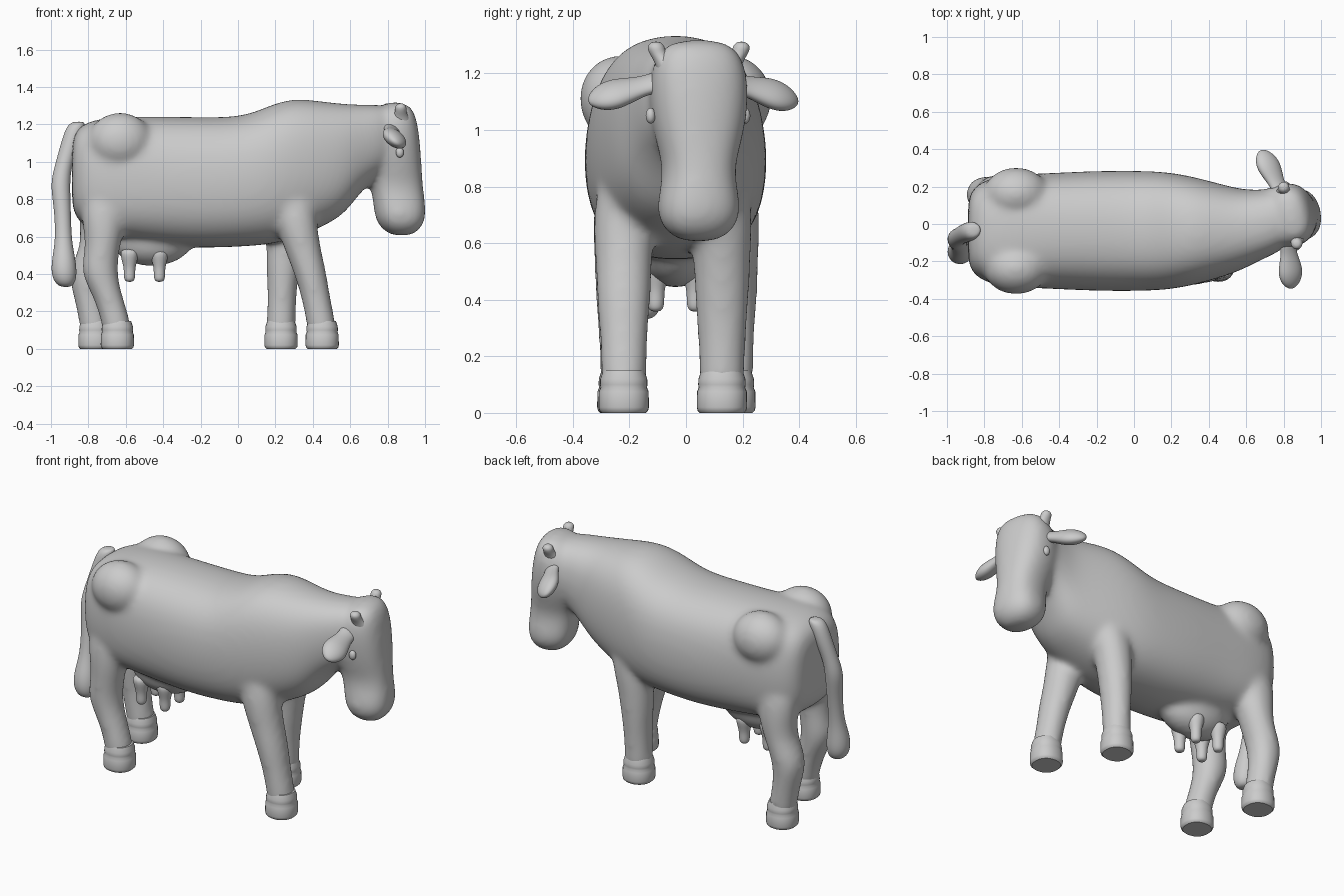
import bpy, bmesh
from math import cos, sin, pi, radians
from mathutils import Vector, Matrix

old = bpy.data.objects.get("Cube")
if old:
    bpy.data.objects.remove(old, do_unlink=True)

coat = bpy.data.materials.new("plain_grey")
coat.use_nodes = True
grey = (0.6, 0.6, 0.6, 1)
coat.diffuse_color = grey
coat.node_tree.nodes["Principled BSDF"].inputs["Base Color"].default_value = grey

X, Y, Z = Vector((1, 0, 0)), Vector((0, 1, 0)), Vector((0, 0, 1))
MID = -0.037  # centre line of the trunk


def ring(centre, u, v, power=2.0, sides=16):
    """Superellipse cross-section spanned by the half axes u and v."""
    def bend(t):
        return (1 if t > 0 else -1) * abs(t) ** (2 / power)
    angles = [2 * pi * i / sides for i in range(sides)]
    return [Vector(centre) + u * bend(cos(a)) + v * bend(sin(a)) for a in angles]


def loft(bm, rings):
    """Closed skin through a row of cross-sections."""
    rows = [[bm.verts.new(p) for p in r] for r in rings]
    n = len(rows[0])
    for a, b in zip(rows, rows[1:]):
        for i in range(n):
            bm.faces.new((a[i], a[(i + 1) % n], b[(i + 1) % n], b[i]))
    bm.faces.new(rows[0])
    bm.faces.new(rows[-1])


def ball(bm, centre, size):
    matrix = Matrix.Translation(centre) @ Matrix.Diagonal((*size, 1))
    bmesh.ops.create_uvsphere(bm, u_segments=16, v_segments=10, radius=1, matrix=matrix)


def finish(bm, name, subdivide=2, fuse=False):
    bmesh.ops.recalc_face_normals(bm, faces=bm.faces[:])
    mesh = bpy.data.meshes.new(name)
    bm.to_mesh(mesh)
    bm.free()
    mesh.materials.append(coat)
    obj = bpy.data.objects.new(name, mesh)
    bpy.context.collection.objects.link(obj)
    mesh.polygons.foreach_set("use_smooth", [True] * len(mesh.polygons))
    if subdivide:
        obj.modifiers.new("Round", "SUBSURF").levels = subdivide
        obj.modifiers["Round"].render_levels = subdivide
    if fuse:
        remesh = obj.modifiers.new("Fuse", "REMESH")
        remesh.mode = "VOXEL"
        remesh.voxel_size = 0.014
        remesh.use_smooth_shade = True
        soften = obj.modifiers.new("Soften", "SMOOTH")
        soften.factor = 0.5
        soften.iterations = 26
    return obj


body = bmesh.new()

# Trunk and neck: x, top, bottom, half width; the rump is boxier
trunk = [
    (-0.89, 1.1, 0.77, 0.16), (-0.87, 1.17, 0.7, 0.22), (-0.81, 1.22, 0.64, 0.275),
    (-0.68, 1.245, 0.59, 0.305), (-0.45, 1.25, 0.55, 0.315), (-0.2, 1.245, 0.53, 0.328),
    (0.03, 1.245, 0.54, 0.328), (0.17, 1.31, 0.55, 0.322), (0.3, 1.35, 0.58, 0.3),
    (0.44, 1.33, 0.64, 0.262), (0.57, 1.315, 0.71, 0.222), (0.65, 1.31, 0.83, 0.198),
    (0.74, 1.31, 0.91, 0.18), (0.84, 1.3, 0.97, 0.15)]
loft(body, [ring((x, MID + max(0, x - 0.55) * 0.25, (top + low) / 2),
                 Y * w, Z * (top - low) / 2, 3.1 if x < -0.5 else 2.5)
            for x, top, low, w in trunk])

# Hip bones
for side in (-1, 1):
    ball(body, (-0.63, MID + side * 0.2, 1.11), (0.18, 0.145, 0.155))

# Head, turned a little to its left: z, back, front, half width
turn = Matrix.Rotation(radians(13), 3, "Z")
skull = [
    (1.32, 0.8, 0.88, 0.08), (1.285, 0.75, 0.935, 0.145), (1.2, 0.68, 0.96, 0.178),
    (1.08, 0.65, 0.976, 0.178), (0.96, 0.67, 0.984, 0.155), (0.86, 0.71, 0.992, 0.122),
    (0.76, 0.724, 1.004, 0.147), (0.69, 0.733, 1.004, 0.15), (0.632, 0.775, 0.97, 0.115),
    (0.603, 0.83, 0.92, 0.05)]
loft(body, [ring(((a + b) / 2, 0.045, z), turn @ X * (b - a) / 2, turn @ Y * w, 2.4)
            for z, a, b, w in skull])

# Legs: shared heights, length and width radii, then an x path for each leg
heights = (0.9, 0.68, 0.55, 0.41, 0.28, 0.14, 0.06)
front_long = (0.13, 0.115, 0.102, 0.09, 0.079, 0.08, 0.08)
front_wide = (0.08, 0.115, 0.103, 0.1, 0.087, 0.083, 0.083)
rear_long = (0.13, 0.12, 0.093, 0.102, 0.08, 0.08, 0.08)
rear_wide = (0.08, 0.112, 0.1, 0.1, 0.085, 0.083, 0.083)
legs = {
    "front_right": (-0.22, front_long, front_wide, (0.27, 0.31, 0.34, 0.385, 0.415, 0.445, 0.45)),
    "front_left": (0.127, front_long, front_wide, (0.3, 0.27, 0.25, 0.24, 0.235, 0.23, 0.23)),
    "rear_right": (-0.225, rear_long, rear_wide, (-0.71, -0.72, -0.72, -0.75, -0.695, -0.65, -0.645)),
    "rear_left": (0.157, rear_long, rear_wide, (-0.73, -0.735, -0.745, -0.815, -0.8, -0.77, -0.765))}
hoof = [(0, 0.078), (0.008, 0.086), (0.02, 0.089), (0.075, 0.088), (0.09, 0.082),
        (0.1, 0.084), (0.12, 0.083), (0.15, 0.073)]
for name, (y, long, wide, path) in legs.items():
    loft(body, [ring((x, y, z), X * u, Y * v)
                for x, z, u, v in zip(path, heights, long, wide)])
    bm = bmesh.new()
    loft(bm, [ring((path[-1], y, z), X * r, Y * r, 2.2, 32) for z, r in hoof])
    obj = finish(bm, name + "_hoof", subdivide=0)
    bpy.ops.object.select_all(action="DESELECT")
    obj.select_set(True)
    bpy.context.view_layer.objects.active = obj
    bpy.ops.object.shade_smooth_by_angle(angle=radians(40))

# Udder, and four separate teats
ball(body, (-0.46, MID, 0.585), (0.23, 0.14, 0.145))
teats = bmesh.new()
for x in (-0.58, -0.42):
    for side in (-1, 1):
        loft(teats, [ring((x, MID + side * 0.07, z), X * r, Y * r, sides=12)
                     for z, r in ((0.54, 0.06), (0.47, 0.042), (0.43, 0.031), (0.385, 0.032),
                                  (0.365, 0.026), (0.358, 0.012))])
finish(teats, "teats")
finish(body, "body", fuse=True)

# Tail with a thick tuft
tail = [(-0.85, -0.03, 1.215, 0.025), (-0.865, -0.035, 1.2, 0.052),
        (-0.895, -0.045, 1.1, 0.054), (-0.935, -0.065, 0.98, 0.046),
        (-0.952, -0.08, 0.88, 0.055), (-0.938, -0.1, 0.75, 0.046),
        (-0.933, -0.125, 0.58, 0.044), (-0.932, -0.145, 0.48, 0.066),
        (-0.93, -0.15, 0.4, 0.072), (-0.925, -0.15, 0.35, 0.055),
        (-0.92, -0.15, 0.33, 0.025)]
bm = bmesh.new()
loft(bm, [ring((x, y, z), X * r, Y * r, sides=12) for x, y, z, r in tail])
finish(bm, "tail")

# Ears, horns and eyes: name, ear root, ear tip, horn, eye, outward side
sides = [("left", (0.8, 0.14, 1.175), (0.68, 0.395, 1.1), (0.8, 0.18), (0.81, 0.21), 1),
         ("right", (0.82, -0.08, 1.175), (0.845, -0.345, 1.1), (0.87, -0.09), (0.865, -0.125), -1)]
ear_shape = [(0, 0.06), (0.22, 0.045), (0.45, 0.062), (0.65, 0.077), (0.83, 0.066),
             (0.95, 0.038), (1, 0.012)]
for name, root, tip, horn, eye, out in sides:
    root, tip = Vector(root), Vector(tip)
    along = (tip - root).normalized()
    blade = Vector((0.8, 0, -0.55))
    blade = (blade - along * blade.dot(along)).normalized()
    flat = along.cross(blade)
    bm = bmesh.new()
    loft(bm, [ring(root.lerp(tip, t), blade * w, flat * w * 0.6, sides=12)
              for t, w in ear_shape])
    finish(bm, name + "_ear")

    bm = bmesh.new()
    loft(bm, [ring((horn[0], horn[1] + out * lean, z), X * r, Y * r, sides=12)
              for z, lean, r in ((1.18, -0.07, 0.08), (1.215, -0.05, 0.065), (1.245, -0.015, 0.04),
                                 (1.27, 0.01, 0.031), (1.292, 0.016, 0.033),
                                 (1.306, 0.016, 0.023), (1.312, 0.016, 0.01))])
    finish(bm, name + "_horn")

    bm = bmesh.new()
    ball(bm, (*eye, 1.05), (0.022, 0.018, 0.028))
    finish(bm, name + "_eye", subdivide=1)
